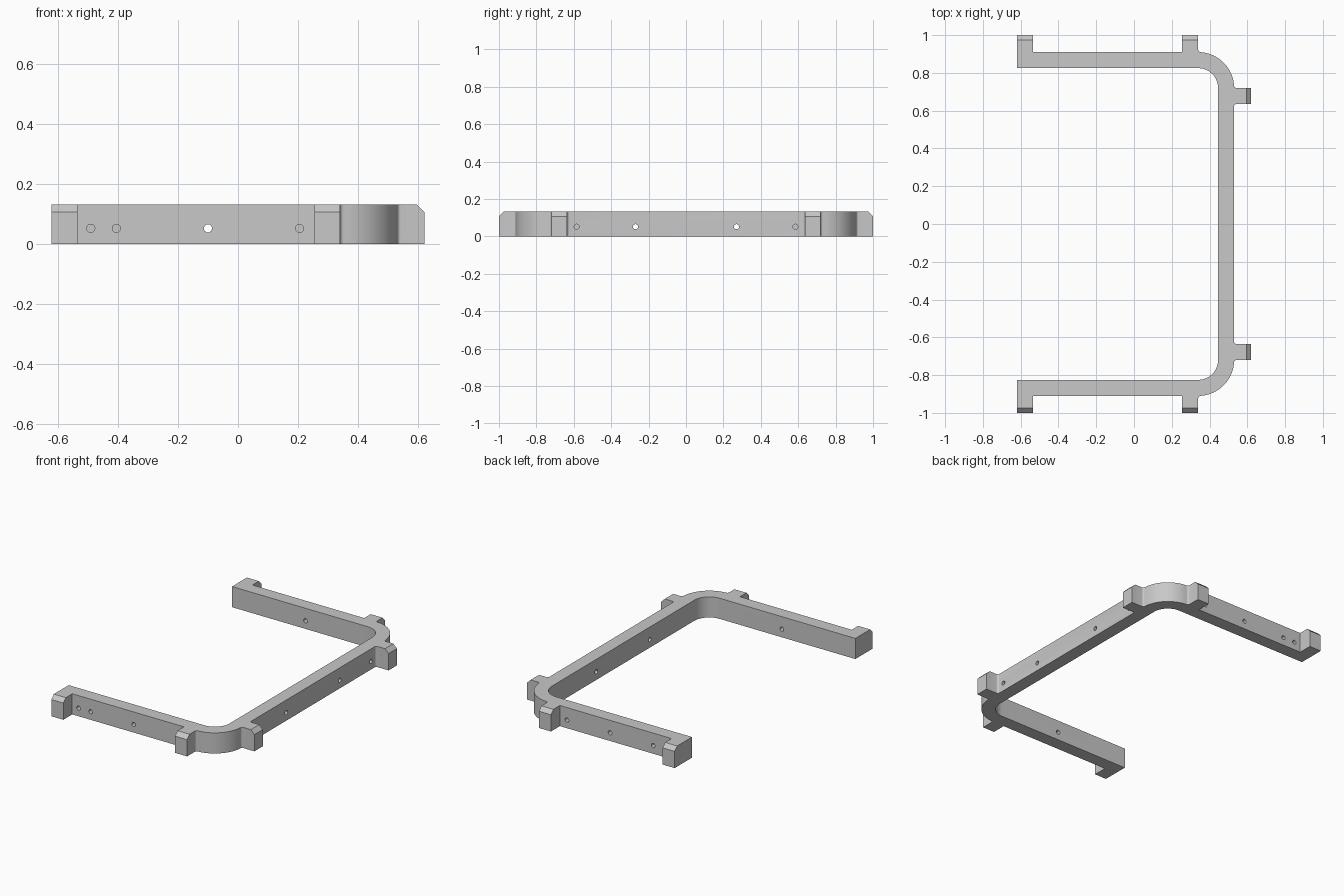
import bpy, bmesh
from math import sin, cos, radians
from mathutils import Matrix, Vector

cube = bpy.data.objects.get("Cube")
if cube:
    bpy.data.objects.remove(cube)

HEIGHT, CHAMFER = 0.132, 0.025
END_X, END_Y = 0.62, 1.0            # outer ends of the lugs
HOLE_Z, HOLE_R, HOLE_DEPTH = 0.052, 0.0135, 0.045

grey = bpy.data.materials.new("plain grey")
grey.use_nodes = True
grey.diffuse_color = (0.58, 0.58, 0.58, 1)
grey.node_tree.nodes["Principled BSDF"].inputs["Base Color"].default_value = grey.diffuse_color


def arc(cx, cy, r, start, end, steps):
    angles = [radians(start + (end - start) * i / steps) for i in range(steps + 1)]
    return [(cx + r * cos(a), cy + r * sin(a)) for a in angles]


def make_object(name, bm):
    mesh = bpy.data.meshes.new(name)
    bm.to_mesh(mesh)
    bm.free()
    obj = bpy.data.objects.new(name, mesh)
    bpy.context.collection.objects.link(obj)
    mesh.materials.append(grey)
    return obj


# Front half of the outline: inner corner, arm, lugs, rounded outer corner
half = arc(0.34, -0.72, 0.105, 0, -90, 16)
half += [(-END_X, -0.825), (-END_X, -END_Y), (-0.535, -END_Y), (-0.535, -0.91),
         (0.255, -0.91), (0.255, -END_Y), (0.34, -END_Y)]
half += arc(0.352, -0.922, 0.012, 180, 90, 5)
half += arc(0.34, -0.72, 0.19, -85, -5, 24)
half += arc(0.542, -0.732, 0.012, 180, 90, 5)
half += [(END_X, -0.72), (END_X, -0.635)]
half += arc(0.542, -0.623, 0.012, 270, 180, 5)
outline = half + [(x, -y) for x, y in reversed(half)]

# Extrude the outline into the bracket
bm = bmesh.new()
base = bm.faces.new([bm.verts.new((x, y, 0)) for x, y in outline])
top = bmesh.ops.extrude_face_region(bm, geom=[base])["geom"]
bmesh.ops.translate(bm, vec=(0, 0, HEIGHT),
                    verts=[v for v in top if isinstance(v, bmesh.types.BMVert)])
bmesh.ops.recalc_face_normals(bm, faces=bm.faces)


# Chamfer the top outer edge of every lug
def on_lug_end(edge):
    a, b = (v.co for v in edge.verts)
    if min(a.z, b.z) < HEIGHT - 0.001:
        return False
    return min(abs(a.y), abs(b.y)) > END_Y - 0.001 or min(a.x, b.x) > END_X - 0.001


bmesh.ops.bevel(bm, geom=[e for e in bm.edges if on_lug_end(e)],
                offset=CHAMFER, segments=1, affect='EDGES')
bracket = make_object("bracket_frame", bm)

# Screw holes: some go right through, the rest are blind from outside
cutter_bm = bmesh.new()


def drill(x, y, direction, depth):
    d = Vector(direction)
    centre = Vector((x, y, HOLE_Z)) + d * (0.02 - depth) / 2
    turn = d.to_track_quat('Z', 'Y').to_matrix().to_4x4()
    bmesh.ops.create_cone(cutter_bm, cap_ends=True, segments=24, radius1=HOLE_R,
                          radius2=HOLE_R, depth=depth + 0.02,
                          matrix=Matrix.Translation(centre) @ turn)


THROUGH = 0.11
for side in (-1, 1):
    for x, depth in ((-0.49, HOLE_DEPTH), (-0.405, HOLE_DEPTH),
                     (-0.10, THROUGH), (0.205, HOLE_DEPTH)):
        drill(x, side * 0.91, (0, side, 0), depth)
    for y, depth in ((0.27, THROUGH), (0.585, HOLE_DEPTH)):
        drill(0.53, side * y, (1, 0, 0), depth)
cutter = make_object("hole_cutter", cutter_bm)
cutter.hide_render = True

cut = bracket.modifiers.new("holes", 'BOOLEAN')
cut.operation, cut.solver, cut.object = 'DIFFERENCE', 'EXACT', cutter
bpy.ops.object.select_all(action='DESELECT')
bracket.select_set(True)
bpy.context.view_layer.objects.active = bracket
bpy.ops.object.modifier_apply(modifier=cut.name)
bpy.data.objects.remove(cutter)

# Smooth curved walls, keep hard edges
bpy.ops.object.shade_smooth_by_angle(angle=radians(30))
